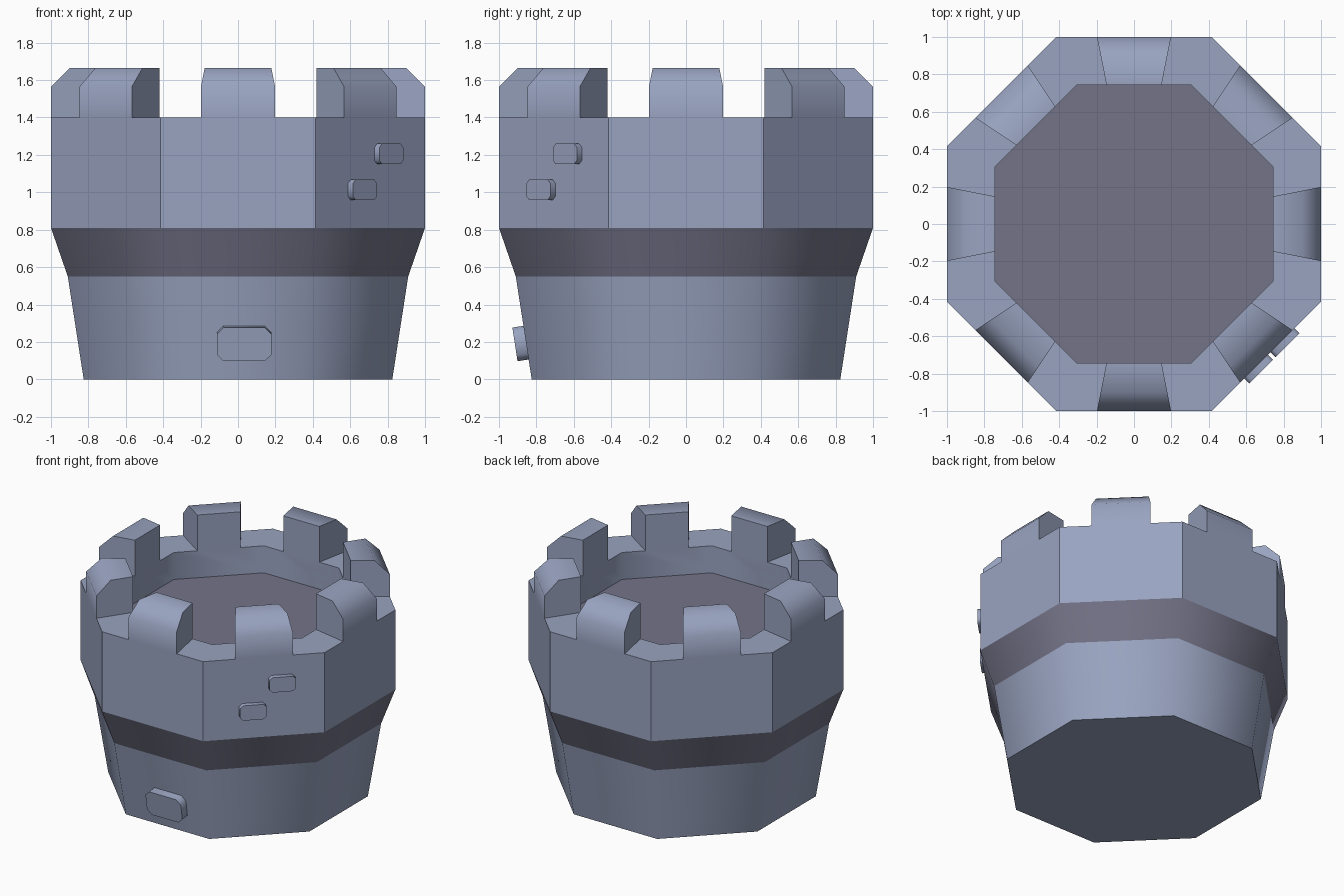
import bpy, bmesh, math
from mathutils import Matrix, Vector

if "Cube" in bpy.data.objects:
    bpy.data.objects.remove(bpy.data.objects["Cube"], do_unlink=True)


def material(name, rgb):
    m = bpy.data.materials.new(name)
    m.use_nodes = True
    m.diffuse_color = (*rgb, 1)
    m.node_tree.nodes["Principled BSDF"].inputs["Base Color"].default_value = (*rgb, 1)
    return m


STONE = material("blue grey stone", (0.32, 0.37, 0.53))
DARK = material("dark grey stone", (0.175, 0.175, 0.25))

CORNER = math.tan(math.pi / 8)   # half side of an octagon with apothem 1
MERLON = 0.198                   # half width of a merlon at the outer wall
FOOT, WAIST, OUTER, INNER = 0.825, 0.91, 1.0, 0.742
Z_WAIST, Z_WALL, Z_FLOOR, Z_RIM, Z_CHAMFER, Z_TOP = 0.55, 0.81, 1.2, 1.4, 1.565, 1.665


def steep(e):
    return len(e.link_faces) != 2 or e.calc_face_angle(0) > math.radians(50)


def finish(bm, name, mats):
    me = bpy.data.meshes.new(name)
    bm.to_mesh(me)
    bm.free()
    for m in mats:
        me.materials.append(m)
    ob = bpy.data.objects.new(name, me)
    bpy.context.collection.objects.link(ob)
    return ob


def build_tower():
    bm = bmesh.new()
    for k in range(8):
        turn = Matrix.Rotation(k * math.pi / 4, 3, "Z")

        # a: distance from the axis, s: sideways slope, so sides run radially
        def face(points, mat=0):
            f = bm.faces.new([bm.verts.new(turn @ Vector((a, s * a, z))) for a, s, z in points])
            f.material_index = mat
            f.smooth = True

        def band(a0, z0, a1, z1, s, mat=0):
            face([(a0, -s, z0), (a0, s, z0), (a1, s, z1), (a1, -s, z1)], mat)

        def wall(a, z0, z1):
            half = [(CORNER, z0), (CORNER, Z_RIM), (MERLON, Z_RIM), (MERLON, z1)]
            face([(a, s, z) for s, z in half] + [(a, -s, z) for s, z in reversed(half)])

        # base, flared collar, outer and inner walls with their merlon faces
        band(FOOT, 0, WAIST, Z_WAIST, CORNER)
        band(WAIST, Z_WAIST, OUTER, Z_WALL, CORNER, 1)
        wall(OUTER, Z_WALL, Z_CHAMFER)
        wall(INNER, Z_FLOOR, Z_TOP)
        # merlon chamfer and top
        band(OUTER, Z_CHAMFER, 0.9, Z_TOP, MERLON)
        band(0.9, Z_TOP, INNER, Z_TOP, MERLON)
        for s in (-1, 1):
            # merlon cheeks and the rim beside them
            face([(a, s * MERLON, z) for a, z in (
                (OUTER, Z_RIM), (OUTER, Z_CHAMFER), (0.9, Z_TOP), (INNER, Z_TOP), (INNER, Z_RIM))])
            face([(OUTER, s * MERLON, Z_RIM), (OUTER, s * CORNER, Z_RIM),
                  (INNER, s * CORNER, Z_RIM), (INNER, s * MERLON, Z_RIM)])
    bmesh.ops.remove_doubles(bm, verts=bm.verts, dist=0.0005)

    # underside and sunken floor
    for z, mat in ((0, 0), (Z_FLOOR, 1)):
        edges = [e for e in bm.edges if all(abs(v.co.z - z) < 1e-3 for v in e.verts)]
        for f in bmesh.ops.contextual_create(bm, geom=edges)["faces"]:
            f.material_index = mat
            f.smooth = True
    bmesh.ops.recalc_face_normals(bm, faces=bm.faces)

    # crisp edges everywhere but the round base, collar, inner wall and chamfers
    for e in bm.edges:
        lo, hi = sorted(v.co.z for v in e.verts)
        level = hi - lo < 1e-3
        outer_corner = not level and lo > Z_WALL - 0.01 and e.verts[0].co.xy.length > 1.05
        collar = level and hi < Z_WALL + 0.01
        e.smooth = not (outer_corner or collar or steep(e))
    return finish(bm, "tower", [STONE, DARK])


def build_plate(name, width, height, depth, cut, matrix):
    """Block with clipped corners; local x across, y up, z outward."""
    bm = bmesh.new()
    w, h = width / 2, height / 2
    outline = [(w - cut, -h), (w, cut - h), (w, h - cut), (w - cut, h)]
    outline += [(-x, y) for x, y in reversed(outline)]
    base = bm.faces.new([bm.verts.new((x, y, -0.03)) for x, y in outline])
    side = bmesh.ops.extrude_face_region(bm, geom=[base])["geom"]
    bmesh.ops.translate(bm, vec=(0, 0, depth + 0.03),
                        verts=[g for g in side if isinstance(g, bmesh.types.BMVert)])
    bmesh.ops.recalc_face_normals(bm, faces=bm.faces)
    for f in bm.faces:
        f.smooth = True
    for e in bm.edges:
        e.smooth = not steep(e)
    ob = finish(bm, name, [STONE])
    ob.matrix_world = matrix


def frame(origin, across, up):
    across, up = Vector(across).normalized(), Vector(up).normalized()
    m = Matrix((across, up, across.cross(up))).transposed().to_4x4()
    m.translation = origin
    return m


build_tower()

# raised stones on the base and on the front left wall
lean = (WAIST - FOOT) / Z_WAIST
z = 0.196
build_plate("base_stone", 0.29, 0.182, 0.06, 0.035,
            frame((0.033, -(FOOT + z * lean), z), (1, 0, 0), (0, -lean, 1)))
r = math.sqrt(0.5)
for name, t, z in (("upper_stone", 0.122, 1.205), ("lower_stone", -0.078, 1.013)):
    build_plate(name, 0.18, 0.11, 0.038, 0.02,
                frame((r * (1 + t), r * (t - 1), z), (1, 1, 0), (0, 0, 1)))
